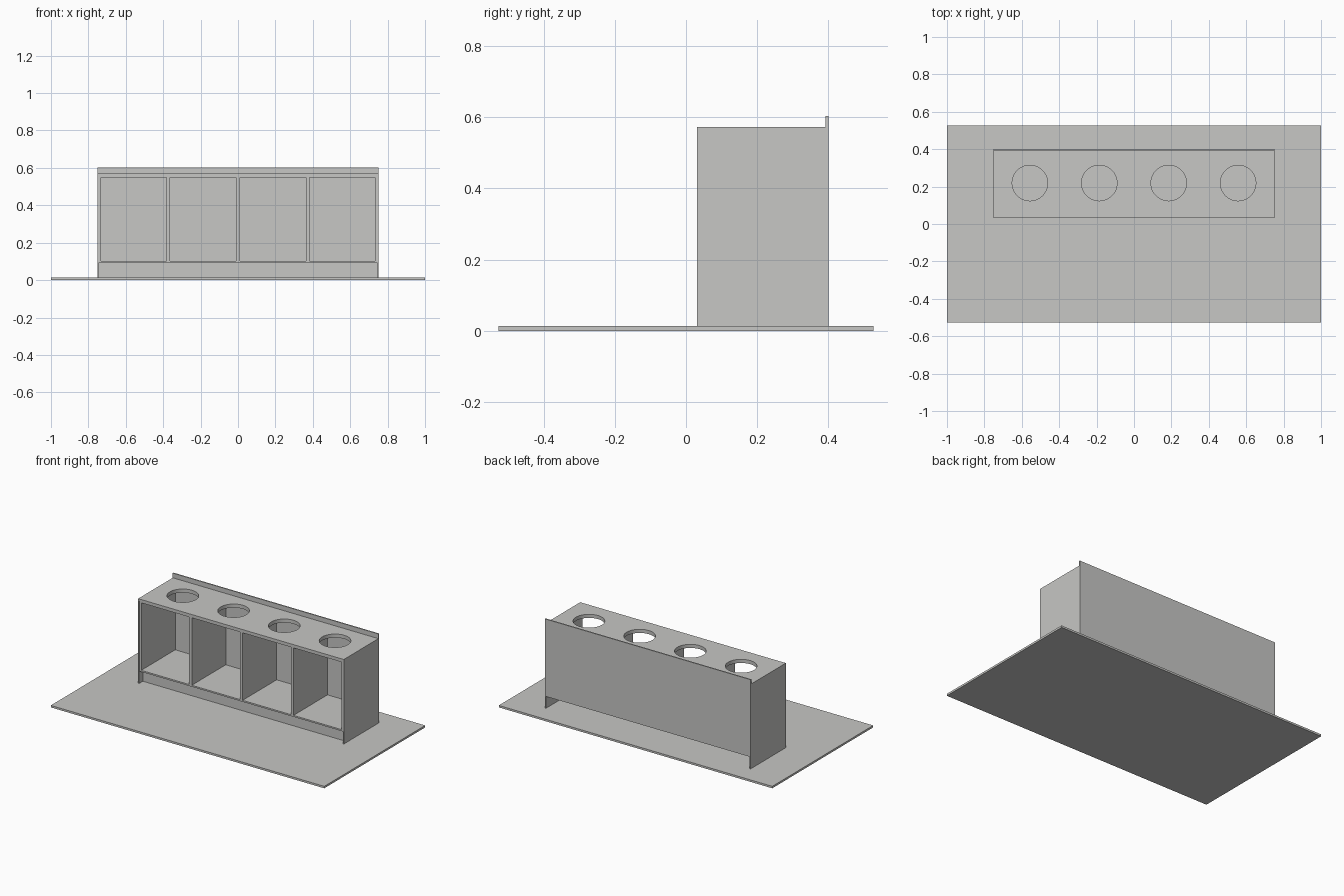
import bpy
import math

if "Cube" in bpy.data.objects:
    bpy.data.objects.remove(bpy.data.objects["Cube"])

grey = bpy.data.materials.new("light_grey")
grey.diffuse_color = (0.57, 0.57, 0.555, 1)
grey.use_nodes = True
grey.node_tree.nodes["Principled BSDF"].inputs["Base Color"].default_value = grey.diffuse_color


def box(name, x, y, z):
    """Box from (min, max) ranges on each axis."""
    bpy.ops.mesh.primitive_cube_add(
        size=1, location=[(r[0] + r[1]) / 2 for r in (x, y, z)])
    ob = bpy.context.object
    ob.name = name
    ob.scale = [r[1] - r[0] for r in (x, y, z)]
    bpy.ops.object.transform_apply(location=False, rotation=False, scale=True)
    ob.data.materials.append(grey)
    return ob


W = 0.752                      # half width of the cabinet
FRONT, BACK = 0.031, 0.40
FLOOR, DECK, TOP = 0.013, 0.092, 0.572
IN_FRONT, IN_BACK = 0.035, 0.390

# Ground slab
box("base_slab", (-1, 1), (-0.527, 0.527), (0, FLOOR))

# End panels reaching the slab, with thicker liners inside the carcass
for s, side in ((-1, "left"), (1, "right")):
    box(side + "_end_panel", sorted((s * W, s * (W - 0.007))), (FRONT, BACK), (FLOOR, TOP - 0.012))
    box(side + "_liner", sorted((s * (W - 0.007), s * 0.732)), (IN_FRONT, IN_BACK), (DECK, TOP - 0.012))

# Shelf deck, recessed plinth, back panel and upstand
box("shelf_deck", (-0.745, 0.745), (IN_FRONT, IN_BACK), (DECK, 0.102))
box("plinth", (-0.745, 0.745), (0.07, 0.08), (FLOOR, DECK))
box("back_panel", (-0.745, 0.745), (IN_BACK, BACK), (DECK, TOP - 0.012))
box("upstand", (-W, W), (0.392, BACK), (TOP, 0.603))

# Dividers between the four bays
for i, x in enumerate((-0.372, 0, 0.372)):
    box(f"divider_{i + 1}", (x - 0.0095, x + 0.0095), (IN_FRONT, IN_BACK), (0.102, 0.55))

# Countertop and the rail board below it, both cut by four round holes
counter = box("countertop", (-W, W), (FRONT, BACK), (TOP - 0.012, TOP))
rail = box("top_board", (-0.732, 0.732), (IN_FRONT, IN_BACK), (0.548, TOP - 0.012))
for i in range(4):
    bpy.ops.mesh.primitive_cylinder_add(
        vertices=48, radius=0.095, depth=0.2, location=((i - 1.5) * 0.371, 0.219, TOP))
    cutter = bpy.context.object
    cutter.name = f"hole_cutter_{i + 1}"
    for ob in (counter, rail):
        mod = ob.modifiers.new("hole", "BOOLEAN")
        mod.object = cutter
        mod.solver = "EXACT"
        bpy.context.view_layer.objects.active = ob
        bpy.ops.object.modifier_apply(modifier=mod.name)
    bpy.data.objects.remove(cutter)

# Smooth hole walls with sharp rims
for ob in (counter, rail):
    bpy.ops.object.select_all(action="DESELECT")
    ob.select_set(True)
    bpy.context.view_layer.objects.active = ob
    bpy.ops.object.shade_smooth_by_angle(angle=math.radians(30))
